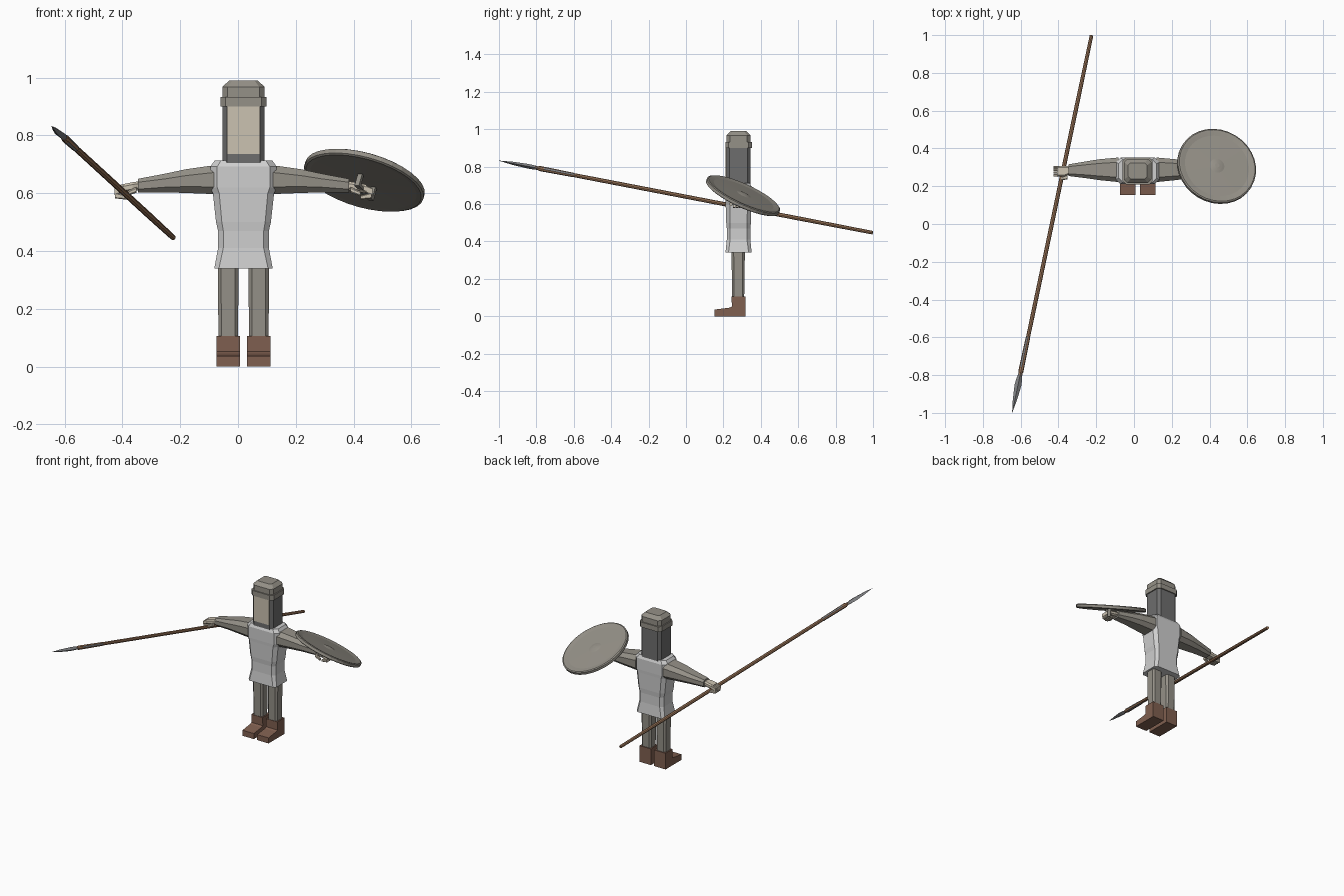
import bpy, bmesh, math
from mathutils import Vector, Matrix

if "Cube" in bpy.data.objects:
    bpy.data.objects.remove(bpy.data.objects["Cube"])

def material(name, *rgb):
    m = bpy.data.materials.new(name)
    m.diffuse_color = (*rgb, 1)
    m.use_nodes = True
    m.node_tree.nodes["Principled BSDF"].inputs["Base Color"].default_value = m.diffuse_color
    return m

CLOTH = material("pale tunic cloth", .62, .62, .62)
MAIL = material("warm grey mail", .30, .282, .245)
HOOD = material("dark grey hood", .155, .155, .155)
SKIN = material("skin", .60, .54, .44)
LEATHER = material("boot leather", .215, .115, .08)
WOOD = material("spear wood", .33, .18, .10)
STEEL = material("blade steel", .22, .225, .235)
CX, CY = .019, .281          # middle of the body

def skin(name, rings, mat, mtx=None):
    """Skin a list of equal-sized point rings and cap both ends."""
    bm = bmesh.new()
    loops = [[bm.verts.new(p) for p in r] for r in rings]
    n = len(loops[0])
    for a, b in zip(loops, loops[1:]):
        for i in range(n):
            j = (i + 1) % n
            bm.faces.new((a[i], a[j], b[j], b[i]))
    bm.faces.new(loops[0])
    bm.faces.new(loops[-1])
    bmesh.ops.remove_doubles(bm, verts=bm.verts, dist=1e-5)
    bmesh.ops.recalc_face_normals(bm, faces=bm.faces)
    me = bpy.data.meshes.new(name)
    bm.to_mesh(me)
    bm.free()
    me.materials.append(mat)
    ob = bpy.data.objects.new(name, me)
    bpy.context.collection.objects.link(ob)
    if mtx:
        ob.matrix_world = mtx
    return ob

def octagon(a0, a1, b0, b1, c):
    """Rectangle with chamfered corners."""
    return [(a0 + c, b0), (a1 - c, b0), (a1, b0 + c), (a1, b1 - c),
            (a1 - c, b1), (a0 + c, b1), (a0, b1 - c), (a0, b0 + c)]

def column(name, rows, mat, cx=CX, cy=CY):
    """Upright loft; rows are (z, half width, half depth, chamfer)."""
    return skin(name, [[(x, y, z) for x, y in octagon(cx - w, cx + w, cy - d, cy + d, c)]
                       for z, w, d, c in rows], mat)

def limb(name, side, rows, mat):
    """Sideways loft; rows are (distance from middle, y0, y1, z0, z1, chamfer)."""
    return skin(name, [[(CX + side * d, y, z) for y, z in octagon(y0, y1, z0, z1, c)]
                       for d, y0, y1, z0, z1, c in rows], mat)

def box(name, centre, size, mat, mtx=Matrix()):
    x, y, z = (s / 2 for s in size)
    sq = [(-x, -y), (x, -y), (x, y), (-x, y)]
    return skin(name, [[(a, b, c) for a, b in sq] for c in (-z, z)], mat,
                mtx @ Matrix.Translation(centre))

def circle(r, z, n, ry=None):
    ry = r if ry is None else ry
    return [(r * math.cos(2 * math.pi * i / n), ry * math.sin(2 * math.pi * i / n), z)
            for i in range(n)]

# Tunic
column("tunic", [(.34, .101, .070, .016), (.41, .088, .063, .018), (.47, .088, .063, .018),
                 (.50, .095, .066, .02), (.60, .106, .069, .022), (.62, .115, .070, .024),
                 (.692, .115, .070, .024), (.713, .100, .060, .022)], CLOTH)

# Head: hood, face plate, helmet brim and crown
column("hood", [(.705, .073, .064, .016), (.91, .073, .064, .016)], HOOD)
box("face", (CX, CY - .065, .819), (.114, .007, .165), SKIN)
column("helmet_brim", [(.90, .080, .071, .018), (.933, .080, .071, .018)], MAIL)
column("helmet_crown", [(.93, .073, .064, .018), (.968, .073, .064, .018),
                        (.99, .050, .042, .012)], MAIL)

# Legs, boots, arms and hands on both sides
for side, tag in ((-1, "right"), (1, "left")):
    lx = CX + side * .053
    column("leg_" + tag, [(.09, .033, .032, .01), (.22, .035, .034, .011), (.36, .036, .036, .012)],
           MAIL, lx, .279)
    prof = [(.317, 0), (.317, .105), (.244, .105), (.245, .052), (.232, .046),
            (.153, .036), (.153, 0)]
    skin("boot_" + tag, [[(lx + dx, y + dy, z) for y, z in prof]
                         for dx, dy in ((-.041, 0), (.041, 0))], LEATHER)
    limb("sleeve_" + tag, side, [(.10, .222, .352, .597, .697, .025),
                                 (.20, .232, .343, .601, .683, .022),
                                 (.27, .242, .332, .603, .668, .018),
                                 (.365, .254, .316, .602, .650, .012)], MAIL)
    limb("palm_" + tag, side, [(.355, .264, .304, .612, .642, .008),
                               (.385, .252, .308, .606, .638, .008),
                               (.425, .250, .308, .600, .630, .008)], SKIN)
    for k in range(4):       # curled fingers
        y = .258 + k * .0143
        limb("finger_%s_%d" % (tag, k), side, [(.415, y - .006, y + .006, .604, .630, .003),
                                               (.446, y - .006, y + .006, .594, .618, .003)], SKIN)
        limb("fingertip_%s_%d" % (tag, k), side, [(.405, y - .006, y + .006, .578, .592, .003),
                                                  (.444, y - .006, y + .006, .582, .602, .003)], SKIN)
    limb("thumb_" + tag, side, [(.370, .236, .262, .602, .622, .005),
                                (.405, .232, .248, .590, .606, .004)], SKIN)

# Spear: local z runs from the tip to the butt
tip, butt = Vector((-.645, -.999, .832)), Vector((-.225, .998, .447))
d = (butt - tip).normalized()
L = (butt - tip).length
wide = d.cross(Vector((0, 0, 1))).normalized()
M = Matrix((wide, d.cross(wide), d)).transposed().to_4x4()
M.translation = tip
skin("spear_shaft", [circle(.009, .2, 8), circle(.011, .5, 8), circle(.011, L - .4, 8),
                     circle(.0095, L, 8)], WOOD, M)
skin("spear_blade", [circle(.0004, 0, 4), circle(.011, .07, 4, .008), circle(.018, .15, 4, .012),
                     circle(.016, .18, 4, .012), circle(.009, .225, 4, .009)], STEEL, M)
sock = skin("spear_socket", [circle(.010, .215, 8), circle(.0135, .225, 8), circle(.0135, .25, 8),
                             circle(.012, .41, 8), circle(.010, .42, 8)], WOOD, M)
sock.data.materials.append(STEEL)
for p in sock.data.polygons:             # alternating steel strips past the wooden band
    if .25 < p.center.z < .415 and p.index % 2:
        p.material_index = 1

# Shield: turned profile, tilted outwards, with a hand grip beneath
n = Vector((.25, .405, .88)).normalized()
S = n.to_track_quat('Z', 'Y').to_matrix().to_4x4()
S.translation = (.4375, .305, .645)
turned = [(.0, -.006), (.19, -.010), (.207, -.012), (.214, -.008), (.214, .008), (.207, .012),
          (.198, .011), (.175, .007), (.04, .009), (.028, .012), (.012, .015), (0, .015)]
skin("shield", [circle(max(r, .001), z, 32) for r, z in turned], MAIL, S)

# Grip: bar across the fingers with two posts
hand = S.inverted() @ Vector((.437, .272, .603))
G = S @ Matrix.Translation((hand.x, hand.y, 0)) @ Matrix.Rotation(math.radians(90), 4, 'Z')
box("grip_bar", (0, 0, -.048), (.11, .018, .012), MAIL, G)
for s in (-1, 1):
    box("grip_post", (s * .049, 0, -.025), (.012, .018, .042), MAIL, G)
